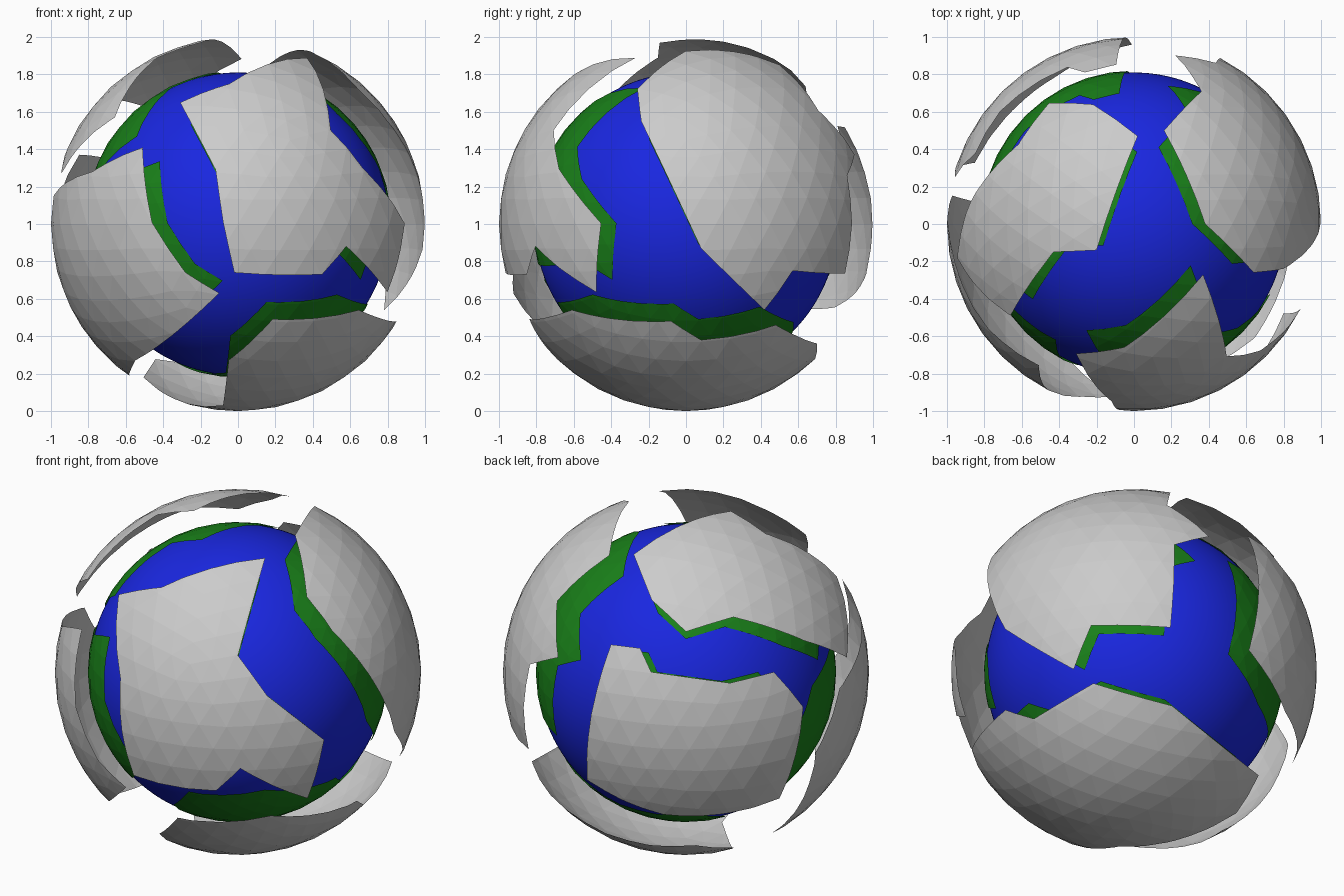
import bpy, bmesh
from math import sin, cos, radians, sqrt
from mathutils import Vector

if "Cube" in bpy.data.objects:
    bpy.data.objects.remove(bpy.data.objects["Cube"])

CENTRE = Vector((0, 0, 1))

# Sketch directions (turn, tilt) used to lay outlines onto the sphere
VIEWS = {"front": (0, 0), "right": (90, 0), "top": (0, 90),
         "front_right": (35, 25), "back_left": (215, 25), "under": (140, -28)}


def on_sphere(view, u, v):
    """Point of the unit sphere seen at (u, v) percent of the radius."""
    a, e = (radians(d) for d in VIEWS[view])
    u, v = u / 100, v / 100
    w = sqrt(max(0, 1 - u * u - v * v))
    right = Vector((cos(a), sin(a), 0))
    ahead = Vector((sin(a) * cos(e), -cos(a) * cos(e), sin(e)))
    return (right * u + ahead.cross(right) * v + ahead * w).normalized()


def material(name, color):
    m = bpy.data.materials.new(name)
    m.diffuse_color = color
    m.use_nodes = True
    m.node_tree.nodes["Principled BSDF"].inputs["Base Color"].default_value = m.diffuse_color
    return m


BLUE = material("ocean_blue", (0.01, 0.02, 0.75, 1))
GREEN = material("land_green", (0.01, 0.22, 0.01, 1))


def plate(name, outline, radius):
    """Piece of a faceted sphere trimmed to a great-circle outline."""
    bm = bmesh.new()
    bmesh.ops.create_icosphere(bm, subdivisions=4, radius=1)
    sides = list(zip(outline, outline[1:] + outline[:1]))
    for p, q in sides:
        bmesh.ops.bisect_plane(bm, geom=bm.verts[:] + bm.edges[:] + bm.faces[:],
                               dist=1e-5, plane_co=(0, 0, 0),
                               plane_no=p.cross(q).normalized())
    # flat map around the plate middle, where great circles are straight lines
    mid = sum(outline, Vector()).normalized()
    ax = mid.orthogonal().normalized()
    ay = mid.cross(ax)

    def flat(p):
        d = max(p.dot(mid), 0.03)
        return p.dot(ax) / d, p.dot(ay) / d

    def inside(p):
        if p.dot(mid) < 0.05:
            return False
        x, y = flat(p)
        hit = False
        for a, b in sides:
            (x1, y1), (x2, y2) = flat(a), flat(b)
            if (y1 > y) != (y2 > y) and x < x1 + (y - y1) * (x2 - x1) / (y2 - y1):
                hit = not hit
        return hit

    drop = [f for f in bm.faces if not inside(f.calc_center_median().normalized())]
    bmesh.ops.delete(bm, geom=drop, context='FACES')
    bmesh.ops.scale(bm, vec=(radius, radius, radius), verts=bm.verts)
    me = bpy.data.meshes.new(name)
    bm.to_mesh(me)
    bm.free()
    ob = bpy.data.objects.new(name, me)
    ob.location = CENTRE
    bpy.context.collection.objects.link(ob)
    return ob


def plate_pair(name, **runs):
    """Grey outer plate plus its smaller green copy just above the ocean."""
    outline = [on_sphere(view, *p) for view, pts in runs.items() for p in pts]
    plate(name + "_outer_plate", outline, 1)
    plate(name + "_land", outline, 0.82).data.materials.append(GREEN)


# Ocean ball
bpy.ops.mesh.primitive_ico_sphere_add(subdivisions=6, radius=0.81, location=CENTRE)
ocean = bpy.context.object
ocean.name = "ocean"
ocean.data.materials.append(BLUE)
bpy.ops.object.shade_smooth()

# Six plates, only their main corners, each run read in one view
plate_pair("front",
           top=[(37, -27)],
           front=[(-5, 75), (-31, 65), (-12, 29), (-8, 1), (-2, -26), (45, -27), (58, -12)],
           front_right=[(38, -69), (47, -37), (16, -13), (0, 9)])
plate_pair("right",
           right=[(8, -13), (42, -46), (57, -25)],
           under=[(20, 21), (22, 67), (41, 72)],
           top=[(36, 71), (16, 50), (38, 0), (64, -26), (80, -24)])
plate_pair("upper",
           top=[(-22, 64), (2, 47), (-20, -14), (-43, -15), (-66, -49)],
           back_left=[(88, 8), (65, 17), (26, 30), (0, 22)])
plate_pair("left",
           front=[(-78, 28), (-51, 41), (-46, 1), (-28, -26), (-10, -37), (-55, -73)],
           back_left=[(44, -90), (64, -69), (71, -44), (84, -9)])
plate_pair("bottom",
           right=[(-84, -51), (-61, -46), (-8, -52), (8, -62), (48, -54), (70, -64)],
           under=[(68, -58), (56, -78)],
           front=[(-8, -97), (-5, -73)])
plate_pair("back",
           back_left=[(-41, 15), (-25, 13), (-19, 0), (24, -6), (48, 0), (64, -19),
                      (51, -69), (-12, -78), (-54, -59)])
